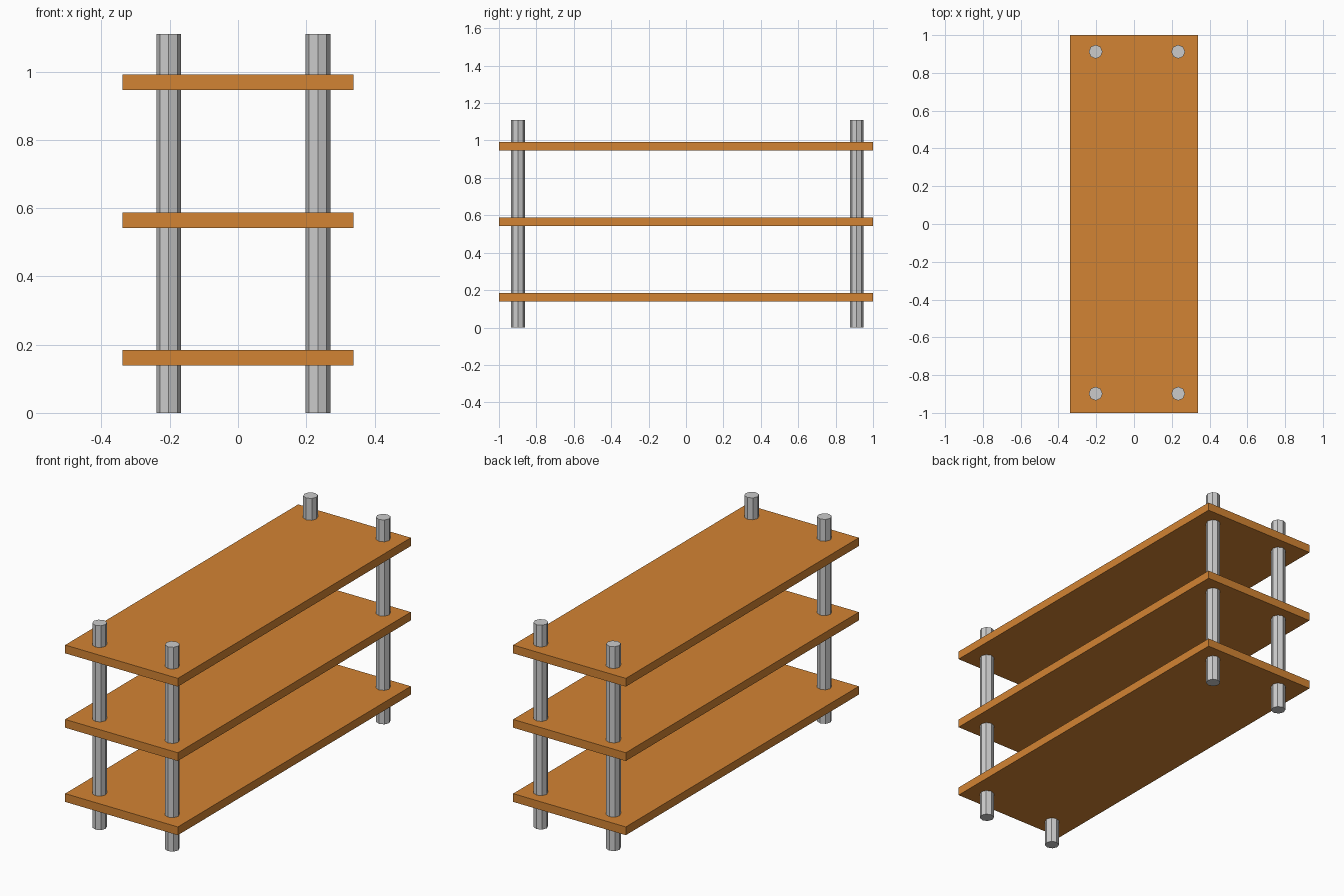
import bpy

if "Cube" in bpy.data.objects:
    bpy.data.objects.remove(bpy.data.objects["Cube"])

wood = bpy.data.materials.new("wood")
wood.diffuse_color = (0.65, 0.23, 0.033, 1.0)
wood.use_nodes = True
wood.node_tree.nodes["Principled BSDF"].inputs["Base Color"].default_value = wood.diffuse_color


def add_shelf(name, z_mid):
    bpy.ops.mesh.primitive_cube_add(size=1, location=(0, 0, z_mid))
    shelf = bpy.context.object
    shelf.name = name
    shelf.scale = (0.677, 2.0, 0.045)
    bpy.ops.object.transform_apply(location=False, rotation=False, scale=True)
    shelf.data.materials.append(wood)


def add_post(name, x, y):
    height = 1.11
    bpy.ops.mesh.primitive_cylinder_add(vertices=8, radius=0.0365, depth=height,
                                        location=(x, y, height / 2))
    bpy.context.object.name = name


# Three evenly spaced boards
for name, z in (("lower_shelf", 0.162), ("middle_shelf", 0.565), ("upper_shelf", 0.969)):
    add_shelf(name, z)

# Four octagonal posts running through the boards, slightly off centre
for side, x in (("left", -0.203), ("right", 0.234)):
    for end, y in (("front", -0.898), ("back", 0.912)):
        add_post(f"{end}_{side}_post", x, y)
